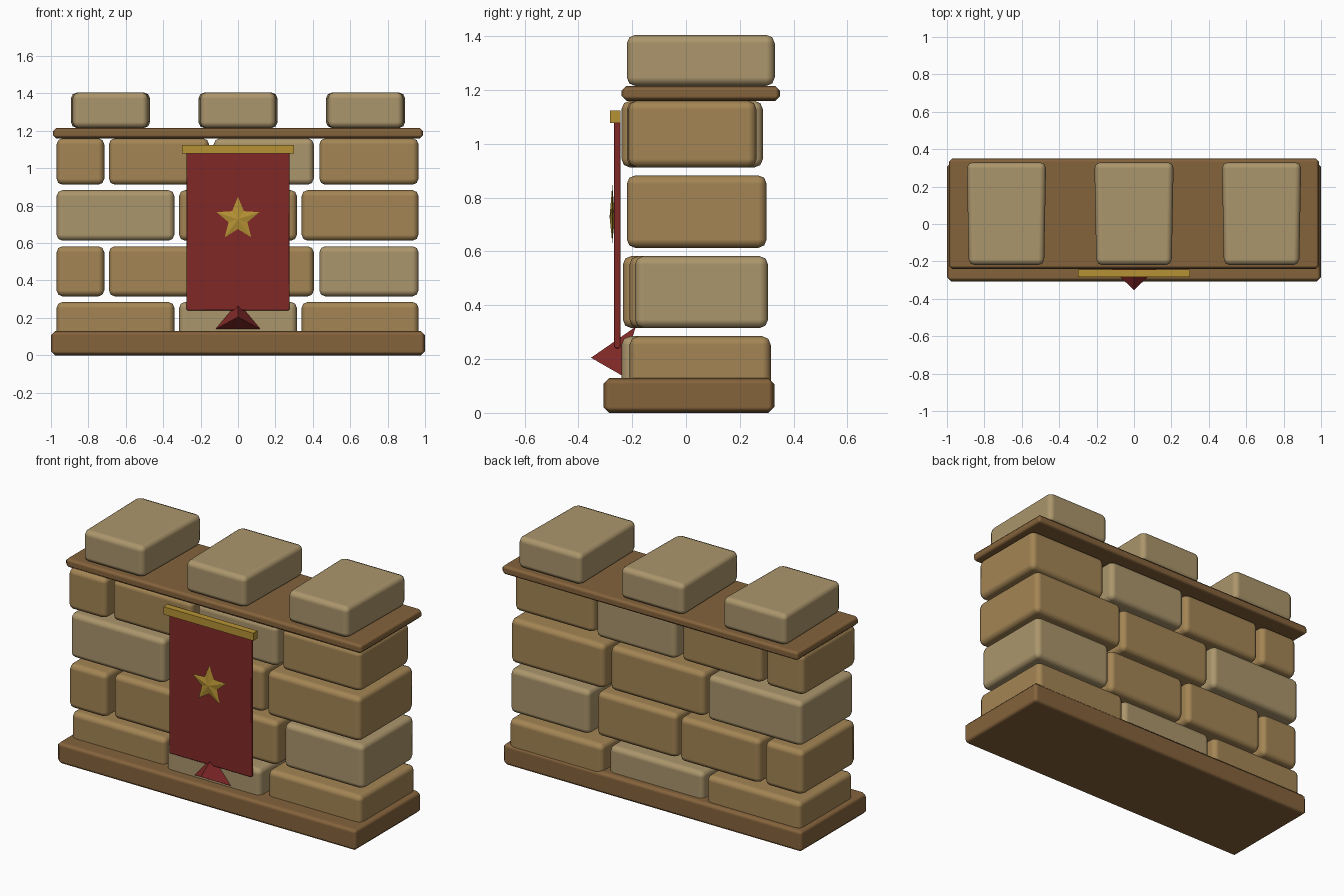
import bpy, bmesh, math
from mathutils import Vector

if "Cube" in bpy.data.objects:
    bpy.data.objects.remove(bpy.data.objects["Cube"])


def material(name, rgb):
    m = bpy.data.materials.new(name)
    m.diffuse_color = (*rgb, 1)
    m.use_nodes = True
    m.node_tree.nodes["Principled BSDF"].inputs["Base Color"].default_value = m.diffuse_color
    return m


TAN = material("tan_stone", (0.37, 0.235, 0.09))
PALE = material("pale_stone", (0.41, 0.305, 0.15))
WOOD = material("wood", (0.235, 0.125, 0.045))
RED = material("red_cloth", (0.22, 0.022, 0.02))
GOLD = material("gold", (0.47, 0.29, 0.035))


def finish(name, bm, mat):
    bmesh.ops.recalc_face_normals(bm, faces=bm.faces)
    me = bpy.data.meshes.new(name)
    bm.to_mesh(me)
    bm.free()
    me.materials.append(mat)
    ob = bpy.data.objects.new(name, me)
    bpy.context.collection.objects.link(ob)
    return ob


def block(name, x, y, z, mat, bevel=0.0, segments=1, taper=1.0):
    """Box between the given (low, high) ranges; taper narrows its front."""
    bm = bmesh.new()
    bmesh.ops.create_cube(bm, size=1)
    for v in bm.verts:
        sx = taper if v.co.y < 0 else 1
        v.co = Vector([(a + b) / 2 + c * (b - a) * s for (a, b), c, s in
                       zip((x, y, z), v.co, (sx, 1, 1))])
    ob = finish(name, bm, mat)
    if bevel:
        ob.data.shade_smooth()
        mod = ob.modifiers.new("Bevel", "BEVEL")
        mod.width = bevel
        mod.segments = segments
        mod.harden_normals = True
    return ob


# Wooden base and top plank
block("base_plank", (-1, 1), (-0.307, 0.328), (0, 0.13), WOOD, 0.022)
block("top_plank", (-0.99, 0.99), (-0.24, 0.35), (1.16, 1.215), WOOD, 0.018)

# Stone courses: z range, then bricks as (x0, x1, y0, y1, material)
THREE = ((-0.97, -0.34), (-0.315, 0.315), (0.34, 0.965))
FOUR = ((-0.97, -0.715), (-0.69, -0.155), (-0.13, 0.405), (0.435, 0.965))
COURSES = [
    ((0.03, 0.285), THREE, ((-0.21, 0.30), (-0.24, 0.29), (-0.21, 0.315)),
     (TAN, PALE, TAN)),
    ((0.315, 0.583), FOUR,
     ((-0.235, 0.28), (-0.21, 0.29), (-0.21, 0.28), (-0.19, 0.305)),
     (TAN, TAN, TAN, PALE)),
    ((0.613, 0.883), THREE, ((-0.22, 0.29), (-0.21, 0.28), (-0.22, 0.30)),
     (PALE, TAN, TAN)),
    ((0.912, 1.16), FOUR,
     ((-0.24, 0.27), (-0.22, 0.27), (-0.21, 0.286), (-0.215, 0.262)),
     (TAN, TAN, PALE, TAN)),
]
for r, (z, xs, ys, mats) in enumerate(COURSES, 1):
    for i, (x, y, mat) in enumerate(zip(xs, ys, mats), 1):
        block(f"course_{r}_stone_{i}", x, y, z, mat, 0.032, 2)

# Battlement stones
for i, cx in enumerate((-0.682, 0, 0.682), 1):
    block(f"battlement_{i}", (cx - 0.212, cx + 0.212), (-0.22, 0.33),
          (1.215, 1.405), PALE, 0.032, 2, 0.95)

# Banner cloth and rod
block("banner", (-0.275, 0.275), (-0.267, -0.243), (0.24, 1.09), RED, 0.006)
block("banner_rod", (-0.3, 0.3), (-0.283, -0.243), (1.078, 1.124), GOLD)

# Banner tip: three-sided spike
bm = bmesh.new()
tip, top, left, right = (bm.verts.new(p) for p in (
    (0, -0.353, 0.205), (0, -0.187, 0.32), (-0.12, -0.24, 0.14), (0.12, -0.24, 0.14)))
for f in ((tip, top, left), (tip, right, top), (tip, left, right), (top, right, left)):
    bm.faces.new(f)
finish("banner_tip", bm, RED)

# Star: ten-point rim joined to a front and a back apex
bm = bmesh.new()
rim = []
for k in range(10):
    r = 0.12 if k % 2 == 0 else 0.053
    a = math.pi / 2 + k * math.pi / 5
    rim.append(bm.verts.new((r * math.cos(a), -0.274, 0.728 + r * math.sin(a))))
for y in (-0.284, -0.264):
    apex = bm.verts.new((0, y, 0.728))
    for k in range(10):
        bm.faces.new((rim[k], rim[(k + 1) % 10], apex))
finish("banner_star", bm, GOLD)
